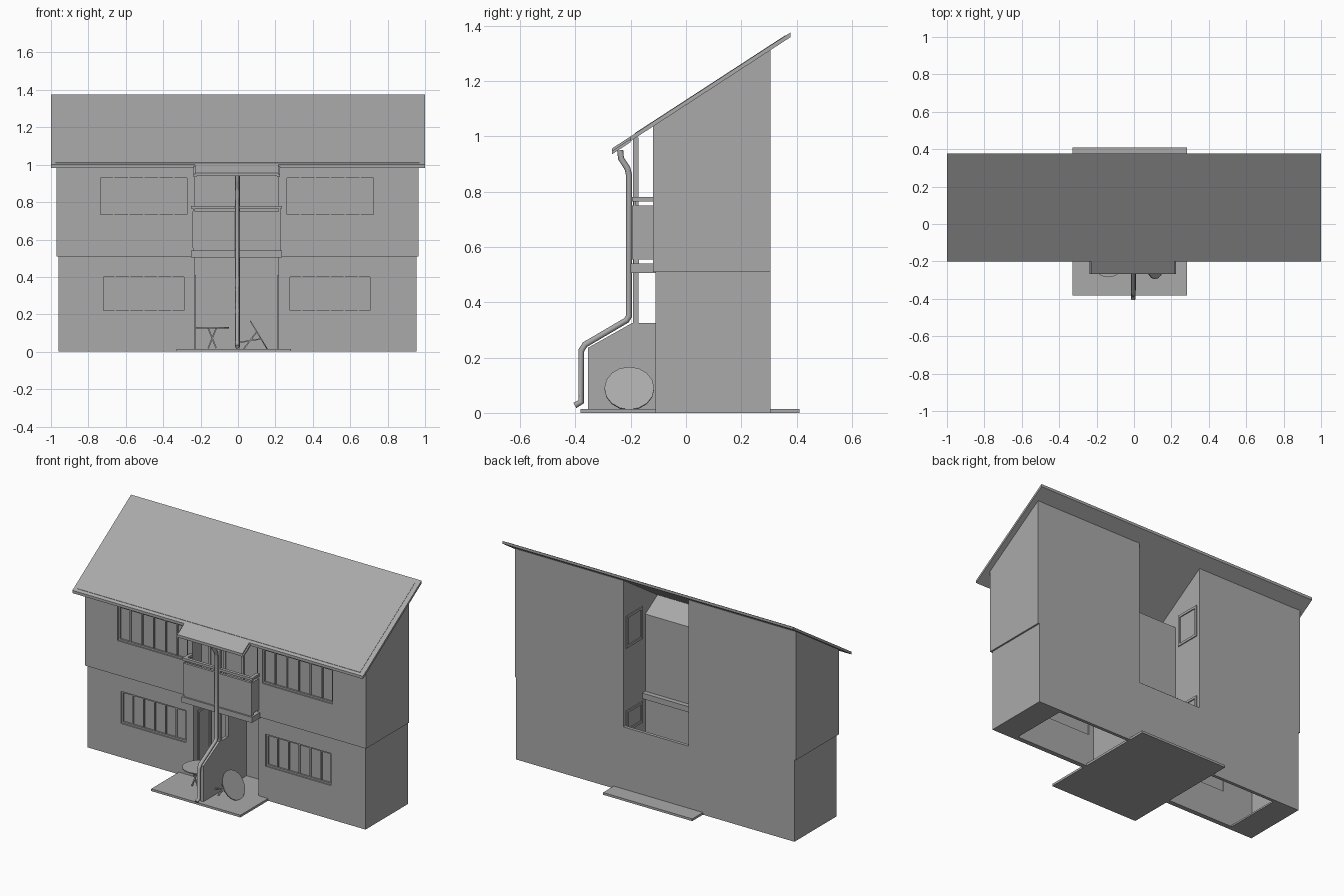
import bpy
import bmesh
import math
from mathutils import Matrix, Vector

cube = bpy.data.objects.get("Cube")
if cube:
    bpy.data.objects.remove(cube, do_unlink=True)

GREY = (0.4, 0.4, 0.4, 1.0)
mat = bpy.data.materials.new("plain_grey")
mat.use_nodes = True
mat.diffuse_color = GREY
mat.node_tree.nodes["Principled BSDF"].inputs["Base Color"].default_value = GREY


# ---------- helpers ----------
def finish(name, bm, matrix=None):
    bmesh.ops.recalc_face_normals(bm, faces=bm.faces)
    mesh = bpy.data.meshes.new(name)
    bm.to_mesh(mesh)
    bm.free()
    mesh.materials.append(mat)
    obj = bpy.data.objects.new(name, mesh)
    bpy.context.collection.objects.link(obj)
    if matrix:
        obj.matrix_world = matrix
    return obj


def place(axis, u, v, w):
    return {"x": (w, u, v), "y": (u, w, v), "z": (u, v, w)}[axis]


def prism(name, pts, axis, a, b):
    """Extrude a 2D outline along an axis from a to b."""
    bm = bmesh.new()
    lo = [bm.verts.new(place(axis, u, v, a)) for u, v in pts]
    hi = [bm.verts.new(place(axis, u, v, b)) for u, v in pts]
    bm.faces.new(lo)
    bm.faces.new(hi)
    for i in range(len(pts)):
        j = (i + 1) % len(pts)
        bm.faces.new((lo[i], lo[j], hi[j], hi[i]))
    return finish(name, bm)


def rect(u0, u1, v0, v1):
    return [(u0, v0), (u1, v0), (u1, v1), (u0, v1)]


def box(name, x0, x1, y0, y1, z0, z1):
    return prism(name, rect(x0, x1, y0, y1), "z", z0, z1)


def ring(name, outer, inner, axis, a, b):
    """A slab with a rectangular hole."""
    bm = bmesh.new()
    loops = [[bm.verts.new(place(axis, u, v, w)) for u, v in rect(*r)]
             for r, w in ((outer, a), (inner, a), (inner, b), (outer, b))]
    for k in range(4):
        p, q = loops[k], loops[(k + 1) % 4]
        for i in range(4):
            j = (i + 1) % 4
            bm.faces.new((p[i], p[j], q[j], q[i]))
    return finish(name, bm)


def under(y):
    """Height of the roof underside."""
    return 1.113 + 0.65 * y


BACK, LOW_Y, UP_Y, FLOOR = 0.305, -0.11, -0.12, 0.52
IN_L, IN_R = 0.217, -0.23          # sides of the central recess


# ---------- roof ----------
def sloped(name, pts, lift, thick):
    obj = prism(name, pts, "z", 0, thick)
    for v in obj.data.vertices:
        v.co.z += under(v.co.y) + lift
    return obj


sloped("roof", [(-1, 0.377), (-1, -0.2), (IN_R, -0.2), (IN_R, -0.267),
                (IN_L, -0.267), (IN_L, -0.2), (1, -0.2), (1, 0.377)], 0, 0.017)
sloped("roof_sheet", rect(-0.975, 0.97, -0.185, 0.36), 0.017, 0.002)
for x in (IN_R, IN_L):
    sloped("roof_tab_trim", rect(x - 0.008, x + 0.008, -0.267, -0.2), -0.004, 0.012)

# ---------- back wall, open in the middle above the low part ----------
prism("back_wall", [(-0.96, 0), (0.955, 0), (0.955, FLOOR), (0.965, FLOOR),
                    (0.965, 1.31), (IN_L, 1.31), (IN_L, 0.4), (IN_R, 0.4),
                    (IN_R, 1.31), (-0.97, 1.31), (-0.97, FLOOR), (-0.96, FLOOR)],
      "y", BACK - 0.02, BACK)


# ---------- the two houses ----------
def window(name, x0, x1, z0, z1, y):
    box(name + "_pane", x0, x1, y + 0.018, y + 0.024, z0, z1)
    ring(name + "_frame", (x0, x1, z0, z1),
         (x0 + 0.01, x1 - 0.01, z0 + 0.01, z1 - 0.01), "y", y + 0.008, y + 0.018)
    for i in range(1, 6):
        x = x0 + (x1 - x0) * i / 6
        box(name + "_bar", x - 0.004, x + 0.004, y + 0.01, y + 0.018, z0, z1)


for side, s, inner, out in (("left", 1, IN_L, 0.955), ("right", -1, IN_R, -0.96)):
    up = out + s * 0.01
    w0, w1 = sorted((inner + s * 0.05, inner + s * 0.5))
    lo = sorted((inner, out))
    hi = sorted((inner, up))
    # front walls with window openings
    ring(side + "_lower_front", (*lo, 0, FLOOR), (w0, w1, 0.21, 0.41),
         "y", LOW_Y, LOW_Y + 0.03)
    ring(side + "_upper_front", (*hi, FLOOR, under(UP_Y) + 0.005),
         (w0 - 0.015, w1 + 0.018, 0.725, 0.94), "y", UP_Y, UP_Y + 0.03)
    window(side + "_lower_window", w0, w1, 0.21, 0.41, LOW_Y)
    window(side + "_upper_window", w0 - 0.015, w1 + 0.018, 0.725, 0.94, UP_Y)
    # outer and inner side walls
    prism(side + "_lower_side", rect(LOW_Y, BACK, 0, FLOOR), "x", out - s * 0.02, out)
    gable = [(UP_Y, FLOOR), (BACK, FLOOR), (BACK, under(BACK)), (UP_Y, under(UP_Y))]
    prism(side + "_upper_side", gable, "x", up - s * 0.03, up)
    tall = [(LOW_Y, 0), (BACK, 0), (BACK, under(BACK)), (LOW_Y, under(LOW_Y))]
    prism(side + "_recess_side", tall, "x", inner, inner + s * 0.015)
    # floors
    box(side + "_upper_floor", *hi, UP_Y, BACK, FLOOR - 0.01, FLOOR)
    box(side + "_ground_floor", *sorted((s * 0.79, out)), LOW_Y, BACK, 0, 0.01)
    # front door and courtyard windows on the recess side
    face = inner - s * 0.006
    for part, r in (("door", (-0.07, 0.06, 0.015, 0.41)),
                    ("yard_low_window", (0.12, 0.28, 0.36, 0.49)),
                    ("yard_high_window", (0.12, 0.28, 0.88, 1.08))):
        hole = (r[0] + 0.015, r[1] - 0.015, r[2] + 0.015, r[3] - 0.015)
        ring(side + "_" + part, r, hole, "x", face, inner)

# ---------- central recess ----------
prism("stair_block", [(-0.03, FLOOR), (0.09, FLOOR), (0.09, 1.02), (-0.03, under(-0.03))],
      "x", IN_R, IN_L)
box("recess_lower_wall", IN_R, IN_L, 0.07, 0.09, 0, FLOOR)
box("recess_slab", IN_R, IN_L, LOW_Y, 0.12, 0.505, 0.54)
box("inner_party_wall", -0.01, 0.01, LOW_Y, 0.07, 0, 0.505)
for x in (-0.12, 0.11):
    ring("balcony_door", (x - 0.06, x + 0.06, 0.54, 0.92),
         (x - 0.045, x + 0.045, 0.555, 0.905), "y", -0.037, -0.03)

# ---------- balcony ----------
box("balcony_slab", -0.25, 0.235, -0.2, LOW_Y, 0.505, 0.54)
box("balcony_front", IN_R, IN_L, -0.195, -0.18, 0.555, 0.75)
box("balcony_foot", -0.24, 0.225, -0.19, -0.17, 0.54, 0.555)
box("front_handrail", -0.25, 0.235, -0.195, -0.175, 0.765, 0.78)
for x in (IN_R - 0.005, IN_L + 0.005):
    box("balcony_side", x - 0.007, x + 0.007, -0.195, UP_Y, 0.555, 0.75)
    box("side_handrail", x - 0.01, x + 0.01, -0.195, UP_Y, 0.765, 0.78)
    box("rail_stub", x - 0.005, x + 0.005, -0.19, -0.18, 0.54, 0.77)
box("centre_post", -0.01, 0.01, -0.192, -0.172, 0.32, under(-0.18))

# ---------- terrace and garden wall ----------
box("terrace", -0.33, 0.284, -0.382, 0.41, 0, 0.014)
prism("garden_wall", [(-0.355, 0), (LOW_Y, 0), (LOW_Y, 0.325), (-0.195, 0.325),
                      (-0.355, 0.235)], "x", -0.01, 0.01)

# ---------- drainpipe ----------
curve = bpy.data.curves.new("drainpipe", "CURVE")
curve.dimensions = "3D"
curve.bevel_depth = 0.011
curve.bevel_resolution = 2
curve.use_fill_caps = True
path = [(-0.238, 0.95), (-0.235, 0.92), (-0.212, 0.885), (-0.206, 0.86), (-0.206, 0.35),
        (-0.215, 0.335), (-0.365, 0.247), (-0.379, 0.225), (-0.379, 0.04), (-0.402, 0.027)]
spline = curve.splines.new("POLY")
spline.points.add(len(path) - 1)
for p, (y, z) in zip(spline.points, path):
    p.co = (-0.004, y, z, 1)
curve.materials.append(mat)
pipe = bpy.data.objects.new("drainpipe", curve)
bpy.context.collection.objects.link(pipe)


# ---------- garden tables, one standing and one tipped over ----------
def table(name, loc, tilt):
    matrix = Matrix.Translation(Vector(loc)) @ Matrix.Rotation(math.radians(tilt), 4, "Y")
    bm = bmesh.new()
    bmesh.ops.create_cone(bm, cap_ends=True, segments=16, radius1=0.09, radius2=0.09,
                          depth=0.006)
    finish(name + "_top", bm, matrix)
    for y in (-0.03, 0.03):
        for s in (-1, 1):
            bm = bmesh.new()
            bmesh.ops.create_cube(bm, size=1, matrix=Matrix.Translation((0, y, -0.056))
                                  @ Matrix.Rotation(s * 0.38, 4, "Y")
                                  @ Matrix.Diagonal((0.007, 0.007, 0.115, 1)))
            finish(name + "_leg", bm, matrix)


table("standing_table", (-0.138, -0.195, 0.128), 0)
table("tipped_table", (0.112, -0.205, 0.088), 59)
